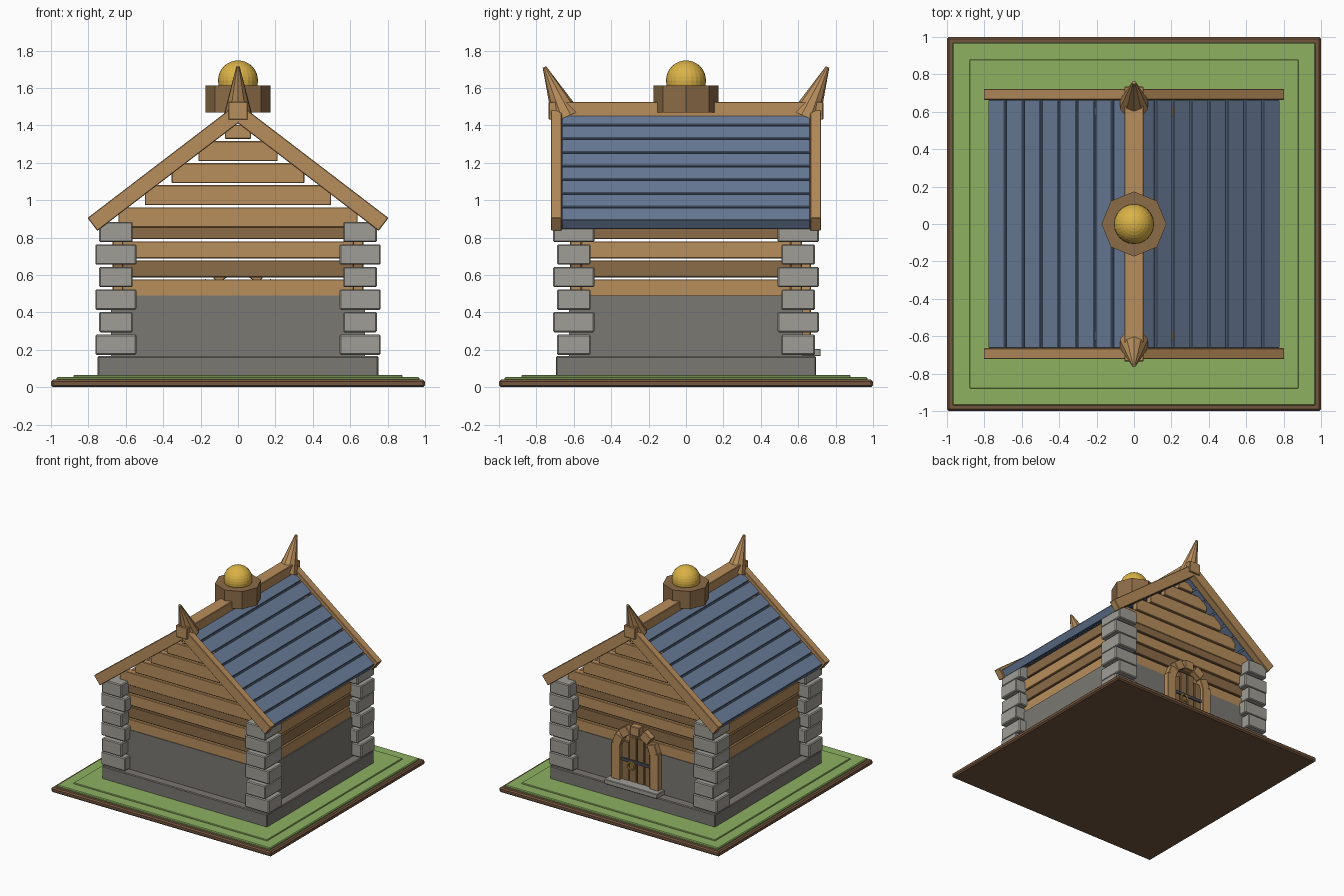
import bpy, bmesh, math
from mathutils import Matrix, Vector

cube = bpy.data.objects.get("Cube")
if cube:
    bpy.data.objects.remove(cube, do_unlink=True)


def material(name, *rgb):
    linear = [((c / 255 + 0.055) / 1.055) ** 2.4 for c in rgb] + [1]
    mat = bpy.data.materials.new(name)
    mat.use_nodes = True
    mat.diffuse_color = linear
    shader = mat.node_tree.nodes["Principled BSDF"]
    shader.inputs["Base Color"].default_value = linear
    shader.inputs["Roughness"].default_value = 0.8
    return mat


light_wood = material("light wood", 184, 142, 92)
dark_wood = material("dark wood", 140, 108, 72)
soil = material("soil brown", 116, 86, 62)
grass = material("grass green", 142, 177, 97)
pale_stone = material("pale stone", 160, 158, 150)
grey_stone = material("grey stone", 123, 120, 114)
slate = material("slate blue", 106, 125, 153)
gold = material("gold", 218, 178, 70)
iron = material("dark iron", 70, 74, 84)


def finish(name, bm, mat, bevel=0.0):
    mesh = bpy.data.meshes.new(name)
    bm.to_mesh(mesh)
    bm.free()
    obj = bpy.data.objects.new(name, mesh)
    bpy.context.scene.collection.objects.link(obj)
    mesh.materials.append(mat)
    if bevel:
        mod = obj.modifiers.new("edge bevel", 'BEVEL')
        mod.width = bevel
        mod.segments = 1
    return obj


def box(bm, x0, x1, y0, y1, z0, z1, frame=Matrix()):
    place = Matrix.Translation(((x0 + x1) / 2, (y0 + y1) / 2, (z0 + z1) / 2))
    size = Matrix.Diagonal((x1 - x0, y1 - y0, z1 - z0, 1))
    bmesh.ops.create_cube(bm, size=1, matrix=frame @ place @ size)


def block(name, mat, hx, hy, z0, z1, bevel=0.0):
    bm = bmesh.new()
    box(bm, -hx, hx, -hy, hy, z0, z1)
    return finish(name, bm, mat, bevel)


# Ground and stone base
block("soil_slab", soil, 1, 1, 0, 0.04, 0.01)
block("grass_layer", grass, 0.97, 0.97, 0.03, 0.055, 0.006)
block("grass_lawn", grass, 0.88, 0.88, 0.05, 0.064, 0.004)
block("foundation", grey_stone, 0.75, 0.695, 0.05, 0.166, 0.006)
block("stone_wall", grey_stone, 0.68, 0.625, 0.16, 0.49)

# Log walls, alternating in tone and running round the house
for level in range(4):
    bm = bmesh.new()
    z = 0.485 + 0.102 * level
    for s in (-1, 1):
        box(bm, -0.62, 0.62, s * 0.59 - 0.03, s * 0.59 + 0.03, z, z + 0.091)
        box(bm, s * 0.64 - 0.03, s * 0.64 + 0.03, -0.56, 0.56, z, z + 0.091)
    finish(f"wall_logs_{level + 1}", bm, dark_wood if level % 2 else light_wood, 0.004)

# Corner stones, alternating long and short
bm = bmesh.new()
for sx in (-1, 1):
    for sy in (-1, 1):
        for level in range(6):
            z = 0.173 + 0.1205 * level
            hx, hy = (0.09, 0.11) if level % 2 else (0.11, 0.09)
            x, y = sx * 0.653, sy * 0.6
            box(bm, x - hx, x + hx, y - hy, y + hy, z, z + 0.109)
finish("corner_stones", bm, pale_stone, 0.007)

# Stepped gable planks
bm = bmesh.new()
for step in range(5):
    half = 0.64 - 0.1425 * step
    z = 0.855 + 0.118 * step
    top = z + (0.107 if step < 4 else 0.075)
    for y in (-0.6, 0.6):
        box(bm, -half, half, y - 0.025, y + 0.025, z, top)
finish("gable_planks", bm, light_wood, 0.004)

# Roof slats and barge boards on both slopes
PITCH = math.radians(37.4)
for side, s in (("left", 1), ("right", -1)):
    turn = Matrix.Rotation(0 if s > 0 else math.pi, 4, 'Z')
    frame = Matrix.Translation((0, 0, 1.52)) @ turn @ Matrix.Rotation(PITCH, 4, 'Y')
    bm = bmesh.new()
    for i in range(8):
        start = 0.038 + 0.1203 * i
        box(bm, start + 0.01, start + 0.1203, -0.663, 0.663, -0.086, -0.024, frame)
    finish(f"{side}_roof_slats", bm, slate, 0.004)
    bm = bmesh.new()
    for y in (-0.693, 0.693):
        box(bm, 0, 1.013, y - 0.03, y + 0.03, -0.087, 0, frame)
    finish(f"{side}_barge_boards", bm, light_wood, 0.004)

# Ridge beam and tilted horns
bm = bmesh.new()
box(bm, -0.052, 0.052, -0.735, 0.735, 1.43, 1.525)
finish("ridge_beam", bm, light_wood, 0.004)
for end, s in (("front", -1), ("back", 1)):
    base = Vector((0, s * 0.64, 1.446))
    tip = Vector((0, s * 0.757, 1.712))
    axis = tip - base
    frame = Matrix.Translation((base + tip) / 2) @ axis.to_track_quat('Z', 'Y').to_matrix().to_4x4()
    bm = bmesh.new()
    bmesh.ops.create_cone(bm, cap_ends=True, segments=10, radius1=0.08, radius2=0.01,
                          depth=axis.length, matrix=frame)
    finish(f"{end}_horn", bm, light_wood)

# Ridge turret with golden ball
bm = bmesh.new()
bmesh.ops.create_cone(bm, cap_ends=True, segments=8, radius1=0.174, radius2=0.174,
                      depth=0.145, matrix=Matrix.Translation((0, 0, 1.54)))
finish("turret", bm, dark_wood)
bm = bmesh.new()
bmesh.ops.create_uvsphere(bm, u_segments=24, v_segments=16, radius=0.107,
                          matrix=Matrix.Translation((0, 0, 1.64)))
finish("golden_ball", bm, gold)

# Back door: step, posts, arch, planks, strap and ring
bm = bmesh.new()
box(bm, -0.24, 0.24, 0.6, 0.72, 0.166, 0.205)
finish("door_step", bm, pale_stone, 0.004)
bm = bmesh.new()
for x in (-0.175, 0.175):
    box(bm, x - 0.04, x + 0.04, 0.6, 0.668, 0.2, 0.5)
finish("door_posts", bm, light_wood, 0.004)
bm = bmesh.new()
for angle in (20, 55, 90, 125, 160):
    frame = Matrix.Translation((0, 0.638, 0.47)) @ Matrix.Rotation(math.radians(-angle), 4, 'Y')
    box(bm, 0.13, 0.205, -0.03, 0.03, -0.042, 0.042, frame)
finish("door_arch", bm, light_wood, 0.004)
bm = bmesh.new()
for i, top in enumerate((0.52, 0.57, 0.57, 0.52)):
    x = -0.14 + 0.07 * i
    box(bm, x + 0.003, x + 0.067, 0.61, 0.64, 0.2, top)
finish("door_planks", bm, dark_wood, 0.003)
bm = bmesh.new()
box(bm, -0.135, 0.135, 0.635, 0.649, 0.36, 0.385)
finish("door_strap", bm, iron)
bpy.ops.mesh.primitive_torus_add(major_segments=16, minor_segments=6, major_radius=0.03,
                                 minor_radius=0.007, location=(0.04, 0.656, 0.34),
                                 rotation=(math.pi / 2, 0, 0))
ring = bpy.context.object
ring.name = "door_ring"
ring.data.materials.append(gold)
bpy.ops.object.shade_smooth_by_angle()
